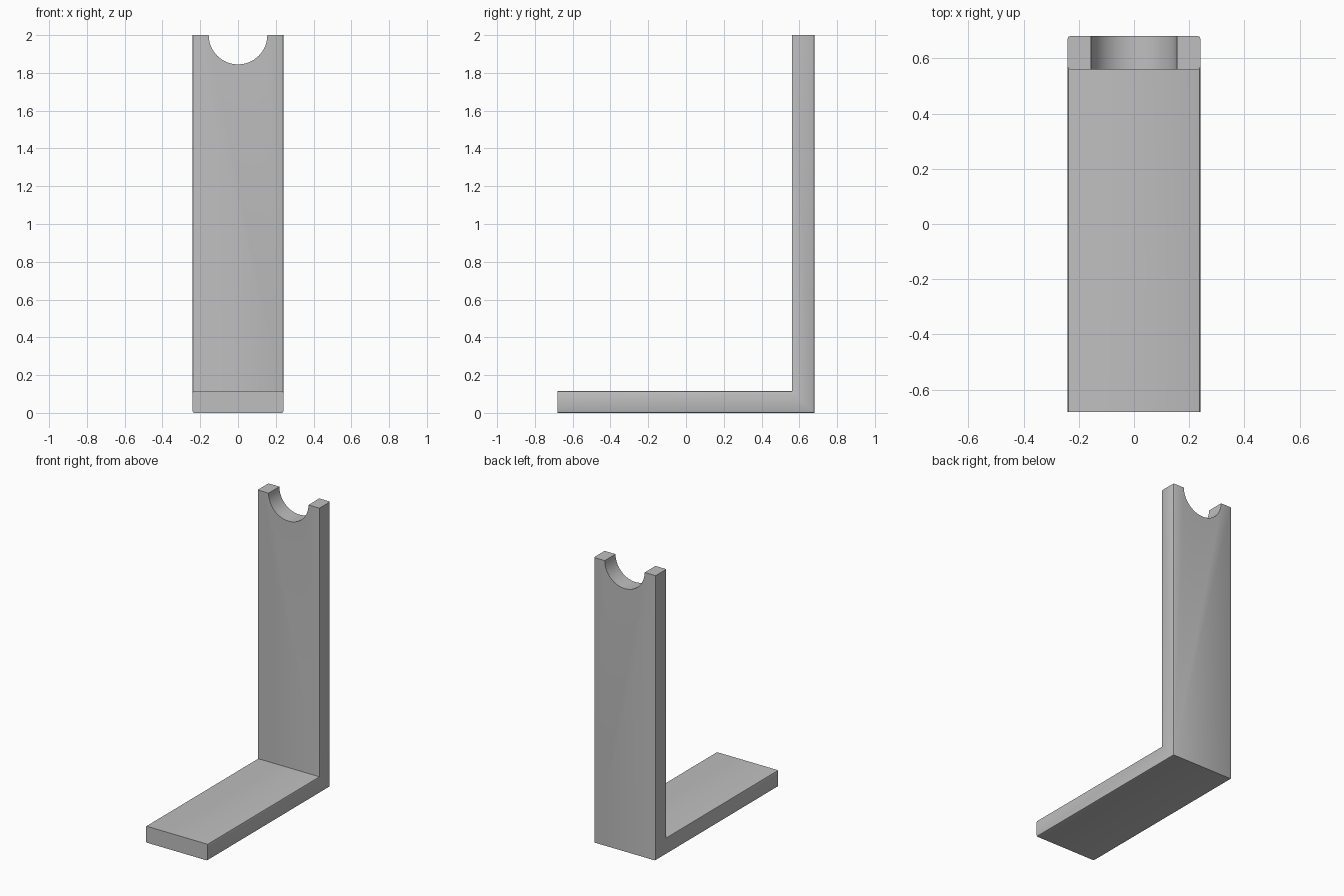
import bpy, bmesh
from math import radians

WIDTH, DEPTH, HEIGHT = 0.48, 1.36, 2.0
WALL, BASE = 0.12, 0.115
NOTCH_RADIUS = 0.155
CHAMFER = 0.008

cube = bpy.data.objects.get("Cube")
if cube:
    bpy.data.objects.remove(cube, do_unlink=True)

grey = bpy.data.materials.new("plain grey")
grey.use_nodes = True
colour = (0.52, 0.52, 0.52, 1)
grey.diffuse_color = colour
grey.node_tree.nodes["Principled BSDF"].inputs["Base Color"].default_value = colour

# L-shaped side profile, extruded across the width
front, back = -DEPTH / 2, DEPTH / 2
profile = [(front, 0), (back, 0), (back, HEIGHT), (back - WALL, HEIGHT),
           (back - WALL, BASE), (front, BASE)]
bm = bmesh.new()
side = bm.faces.new([bm.verts.new((-WIDTH / 2, y, z)) for y, z in profile])
swept = bmesh.ops.extrude_face_region(bm, geom=[side])["geom"]
bmesh.ops.translate(bm, vec=(WIDTH, 0, 0),
                    verts=[v for v in swept if isinstance(v, bmesh.types.BMVert)])
bmesh.ops.recalc_face_normals(bm, faces=bm.faces)


def is_long_edge(edge):
    """Side outline edges, leaving the cut ends of both arms square."""
    a, b = (v.co for v in edge.verts)
    at_end = min(a.z, b.z) > HEIGHT - 0.01 or max(a.y, b.y) < front + 0.01
    return abs(a.x - b.x) < 0.01 and not at_end


# Fine rounding along the long edges
bmesh.ops.bevel(bm, geom=[e for e in bm.edges if is_long_edge(e)],
                offset=CHAMFER, segments=2, profile=0.5, affect='EDGES')
mesh = bpy.data.meshes.new("angle_bracket")
bm.to_mesh(mesh)
bm.free()
bracket = bpy.data.objects.new("angle_bracket", mesh)
bpy.context.collection.objects.link(bracket)
mesh.materials.append(grey)

# Half-round cradle cut into the top of the upright
bpy.ops.mesh.primitive_cylinder_add(vertices=96, radius=NOTCH_RADIUS, depth=WALL * 3,
                                    location=(0, back - WALL / 2, HEIGHT),
                                    rotation=(radians(90), 0, 0))
cutter = bpy.context.object
cutter.name = "cradle_cutter"
cutter.data.materials.append(grey)
notch = bracket.modifiers.new("cradle", 'BOOLEAN')
notch.operation = 'DIFFERENCE'
notch.solver = 'EXACT'
notch.object = cutter

# Apply the cut, then discard the cutter
bpy.ops.object.select_all(action='DESELECT')
bracket.select_set(True)
bpy.context.view_layer.objects.active = bracket
bpy.ops.object.modifier_apply(modifier=notch.name)
bpy.data.objects.remove(cutter, do_unlink=True)
bpy.ops.object.shade_smooth_by_angle(angle=radians(30))
